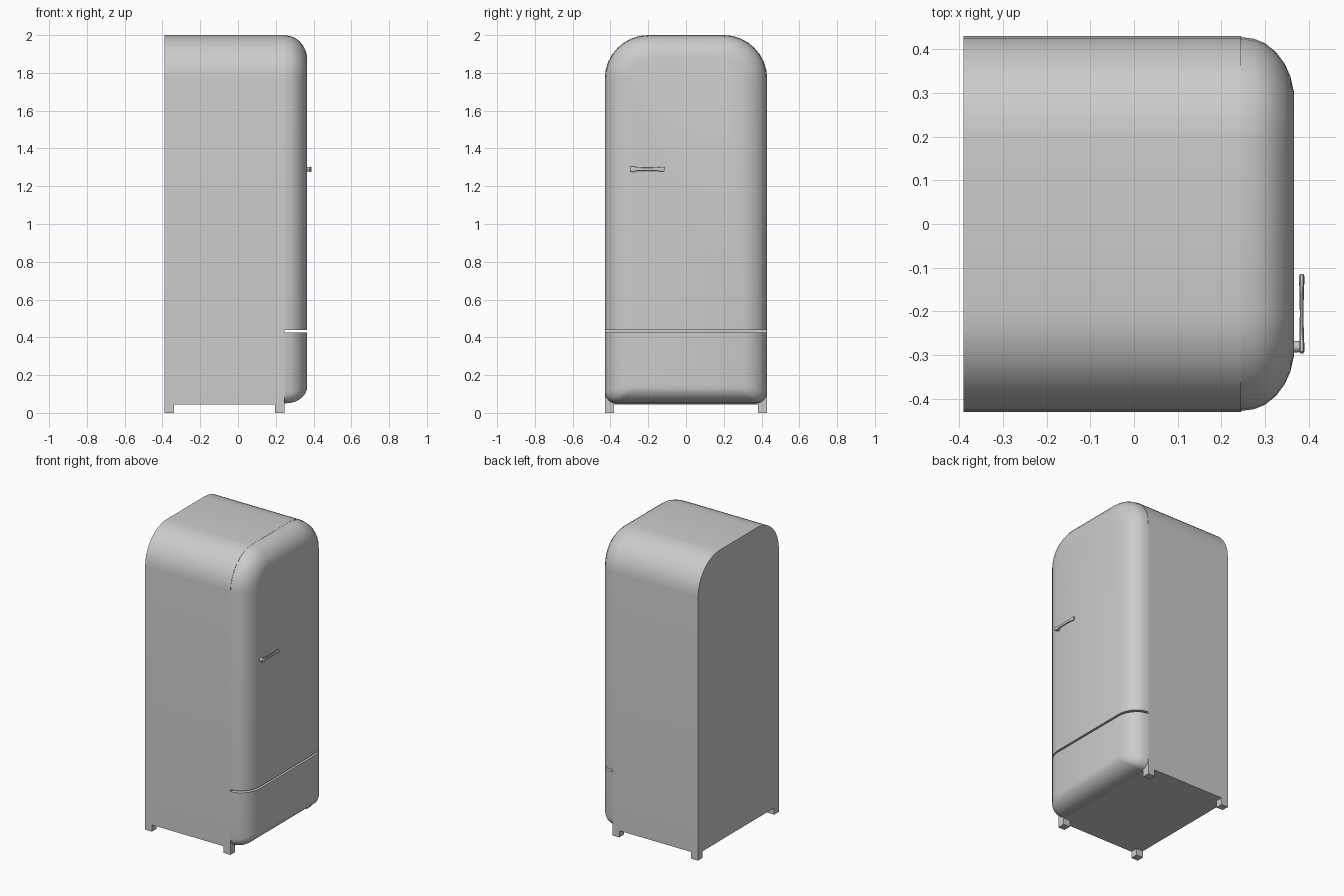
import bpy, bmesh, math
from mathutils import Vector

if "Cube" in bpy.data.objects:
    bpy.data.objects.remove(bpy.data.objects["Cube"])


def finish(name, bm, smooth=True):
    bmesh.ops.recalc_face_normals(bm, faces=bm.faces)
    me = bpy.data.meshes.new(name)
    bm.to_mesh(me)
    bm.free()
    ob = bpy.data.objects.new(name, me)
    bpy.context.collection.objects.link(ob)
    if smooth:
        bpy.ops.object.select_all(action='DESELECT')
        ob.select_set(True)
        bpy.context.view_layer.objects.active = ob
        bpy.ops.object.shade_smooth_by_angle(angle=math.radians(32))
    return ob


def outline(w, z0, z1, r_top, r_bot, seg=8):
    """Rounded rectangle in the yz plane, counter-clockwise from the top right."""
    pts = []
    for sy, zc, r, start in ((1, z1 - r_top, r_top, 0), (-1, z1 - r_top, r_top, 90),
                             (-1, z0 + r_bot, r_bot, 180), (1, z0 + r_bot, r_bot, 270)):
        if r == 0:
            pts.append((sy * w, zc))
            continue
        for i in range(seg + 1):
            a = math.radians(start + 90 * i / seg)
            pts.append((sy * (w - r) + r * math.cos(a), zc + r * math.sin(a)))
    return pts


def loft(bm, rings):
    """Skin a list of vertex rings and close both ends."""
    loops = [[bm.verts.new(p) for p in ring] for ring in rings]
    n = len(loops[0])
    for a, b in zip(loops, loops[1:]):
        for i in range(n):
            j = (i + 1) % n
            bm.faces.new((a[i], a[j], b[j], b[i]))
    bm.faces.new(loops[0])
    bm.faces.new(loops[-1])


def box(name, lo, hi):
    bm = bmesh.new()
    loft(bm, [[(x, lo[1], lo[2]), (x, hi[1], lo[2]), (x, hi[1], hi[2]), (x, lo[1], hi[2])]
              for x in (lo[0], hi[0])])
    return finish(name, bm, False)


# Cabinet: arched-corner profile, square at the bottom
bm = bmesh.new()
section = outline(0.43, 0.045, 2.0, 0.23, 0)
loft(bm, [[(x, y, z) for y, z in section] for x in (-0.39, 0.245)])
finish("cabinet", bm)

# Door and drawer fronts: one pillowed shell, cut at the horizontal gap
PILLOW = [(0.245, 0.0), (0.275, 0.004), (0.30, 0.014), (0.325, 0.034),
          (0.345, 0.061), (0.358, 0.09), (0.366, 0.125)]


def front_panel(name, cut_z, keep_above):
    bm = bmesh.new()
    rings = []
    for x, d in PILLOW:
        sec = outline(0.428 - d, 0.05 + 0.62 * d, 1.999 - 0.9 * d,
                      0.23 - 0.95 * d, 0.06 - 0.3 * d)
        rings.append([(x, y, z) for y, z in sec])
    loft(bm, rings)
    geom = bm.verts[:] + bm.edges[:] + bm.faces[:]
    bmesh.ops.bisect_plane(bm, geom=geom, plane_co=(0, 0, cut_z), plane_no=(0, 0, 1),
                           clear_inner=keep_above, clear_outer=not keep_above)
    bmesh.ops.holes_fill(bm, edges=[e for e in bm.edges if e.is_boundary], sides=0)
    finish(name, bm)


front_panel("upper_door", 0.438, True)
front_panel("lower_drawer", 0.425, False)

# Feet at the four cabinet corners
for xn, x in (("rear", -0.39), ("front", 0.195)):
    for yn, y in (("left", -0.43), ("right", 0.38)):
        box(f"{xn}_{yn}_foot", (x, y, 0), (x + 0.05, y + 0.05, 0.046))

# Handle: slim waisted bar with thicker ends, carried by one post
bm = bmesh.new()
rings = []
for y, hx, hz in ((-0.297, 0.003, 0.010), (-0.292, 0.006, 0.014), (-0.272, 0.006, 0.014),
                  (-0.262, 0.005, 0.010), (-0.205, 0.0045, 0.009), (-0.148, 0.005, 0.010),
                  (-0.138, 0.006, 0.013), (-0.119, 0.006, 0.013), (-0.114, 0.004, 0.010)):
    ring = []
    for i in range(12):
        a = math.tau * (i + 0.5) / 12
        c, s = math.cos(a), math.sin(a)
        ring.append((0.384 + hx * math.copysign(abs(c) ** 0.6, c), y,
                     1.29 + hz * math.copysign(abs(s) ** 0.6, s)))
    rings.append(ring)
loft(bm, rings)
finish("handle_bar", bm)

bm = bmesh.new()
loft(bm, [[(x, -0.281 + r * math.cos(math.tau * i / 12), 1.29 + r * math.sin(math.tau * i / 12))
           for i in range(12)] for x, r in ((0.355, 0.013), (0.376, 0.013), (0.386, 0.010))])
finish("handle_post", bm)
